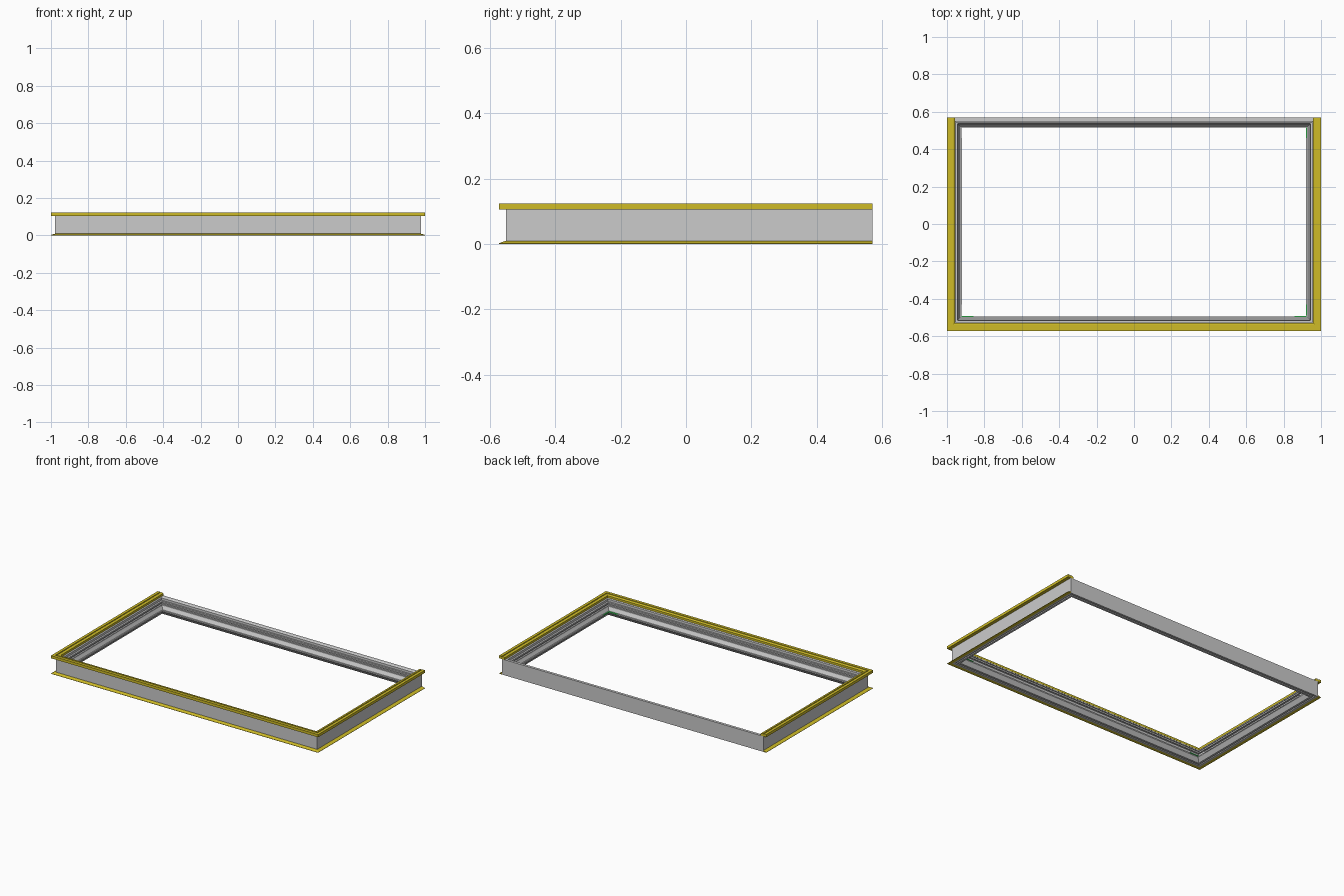
import bpy, bmesh

if "Cube" in bpy.data.objects:
    bpy.data.objects.remove(bpy.data.objects["Cube"])

X0, YF, YB = 0.978, -0.55, 0.57   # outer faces of the grey frame


def material(name, color):
    m = bpy.data.materials.new(name)
    m.diffuse_color = color
    m.use_nodes = True
    m.node_tree.nodes["Principled BSDF"].inputs["Base Color"].default_value = m.diffuse_color
    return m


yellow = material("yellow", (0.62, 0.50, 0.02, 1))
green = material("green", (0.05, 0.75, 0.12, 1))


def sweep(name, profile, path, closed, mat=None):
    """Mitred sweep; profile = (inward distance, height), path = (x, y, inward x, inward y)."""
    bm = bmesh.new()
    rings = [[bm.verts.new((x + d * ix, y + d * iy, z)) for d, z in profile]
             for x, y, ix, iy in path]
    n = len(profile)
    pairs = list(zip(rings, rings[1:]))
    if closed:
        pairs.append((rings[-1], rings[0]))
    for a, b in pairs:
        for i in range(n):
            j = (i + 1) % n
            bm.faces.new((a[i], a[j], b[j], b[i]))
    if not closed:
        bm.faces.new(rings[0])
        bm.faces.new(rings[-1])
    bmesh.ops.recalc_face_normals(bm, faces=bm.faces)
    me = bpy.data.meshes.new(name)
    bm.to_mesh(me)
    bm.free()
    ob = bpy.data.objects.new(name, me)
    bpy.context.collection.objects.link(ob)
    if mat:
        me.materials.append(mat)
    return ob


def box(name, x, y, z, mat=None):
    """Box from (low, high) ranges."""
    profile = [(0, z[0]), (x[1] - x[0], z[0]), (x[1] - x[0], z[1]), (0, z[1])]
    return sweep(name, profile, [(x[0], y[0], 1, 0), (x[0], y[1], 1, 0)], False, mat)


ring = [(-X0, YB, 1, -1), (-X0, YF, 1, 1), (X0, YF, -1, 1), (X0, YB, -1, -1)]
three_sides = [(-X0, YB, 1, 0), (-X0, YF, 1, 1), (X0, YF, -1, 1), (X0, YB, -1, 0)]

# Grey frame: tall outer wall, stepped grooves, angled inner nose, grooved underside
frame_profile = [
    (0, 0), (0.014, 0), (0.014, 0.008), (0.022, 0.008), (0.022, 0),
    (0.036, 0), (0.055, 0.026), (0.055, 0.034), (0.048, 0.034), (0.036, 0.054),
    (0.036, 0.062), (0.026, 0.062), (0.026, 0.072), (0.034, 0.072),
    (0.034, 0.082), (0.022, 0.082), (0.022, 0.092), (0.026, 0.092),
    (0.026, 0.100), (0.018, 0.105), (0, 0.105)]
sweep("frame", frame_profile, ring, True)

# Upper yellow trim with a shallow channel on its top face
upper = [(-0.022, 0.105), (0.020, 0.105), (0.020, 0.119), (0.012, 0.123),
         (0.003, 0.123), (0.003, 0.119), (-0.003, 0.119), (-0.003, 0.123),
         (-0.022, 0.123)]
sweep("upper_trim", upper, three_sides, False, yellow)

# Lower yellow trim, tapering outward to a thin edge
lower = [(-0.022, 0), (0, 0), (0, 0.009), (-0.006, 0.008), (-0.022, 0.002)]
sweep("lower_trim", lower, three_sides, False, yellow)

# Sealing strips along the side noses, stopping short of the corners
XI, YI = X0 - 0.055, YF + 0.055
for name, s in (("left", -1), ("right", 1)):
    x = sorted((s * (XI + 0.004), s * (XI - 0.004)))
    box(name + "_seal", x, (-0.43, 0.46), (0.028, 0.038))
    # Green corner tabs at the front
    x = sorted((s * XI, s * (XI - 0.065)))
    box(name + "_front_tab", x, (YI - 0.003, YI + 0.004), (0.030, 0.036), green)

# Green tabs along the right side
for name, y in (("right_lower_side_tab", (-0.49, -0.43)), ("right_upper_side_tab", (0.46, 0.515))):
    box(name, (XI - 0.004, XI + 0.003), y, (0.030, 0.036), green)
